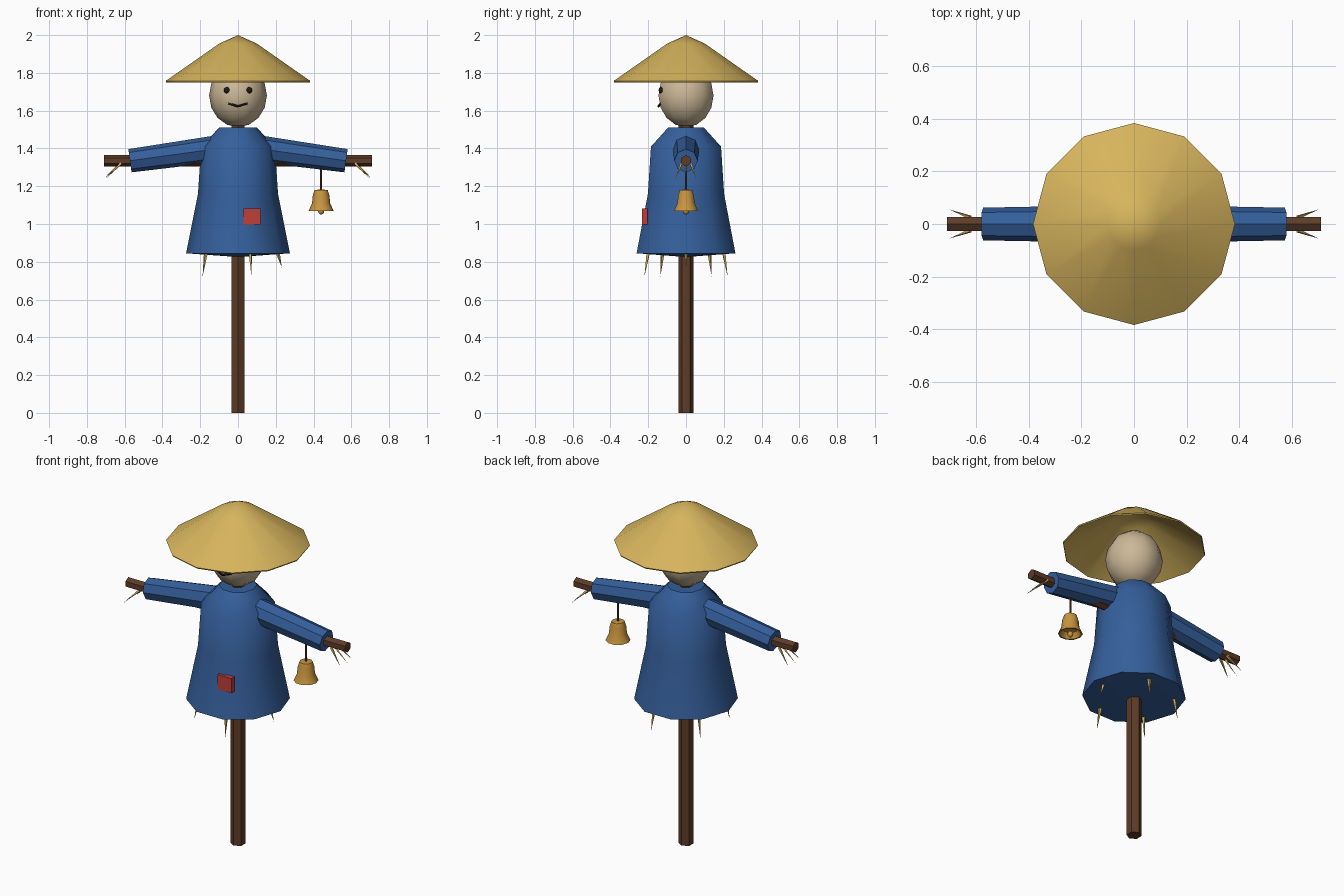
import bpy, bmesh, math
from mathutils import Vector, Matrix

if "Cube" in bpy.data.objects:
    bpy.data.objects.remove(bpy.data.objects["Cube"])


def material(name, rgb):
    m = bpy.data.materials.new(name)
    m.diffuse_color = (*rgb, 1)
    m.use_nodes = True
    m.node_tree.nodes["Principled BSDF"].inputs["Base Color"].default_value = m.diffuse_color
    return m


STRAW_HAT = material("hat_straw", (0.68, 0.46, 0.11))
CLOTH = material("blue_cloth", (0.035, 0.115, 0.33))
WOOD = material("wood", (0.11, 0.045, 0.02))
SACK = material("sackcloth", (0.60, 0.48, 0.31))
RED = material("red_cloth", (0.52, 0.05, 0.04))
BRASS = material("brass", (0.58, 0.30, 0.05))
DARK = material("dark", (0.012, 0.01, 0.01))
STRAW = material("straw", (0.62, 0.42, 0.12))


def finish(name, bm, mat, smooth=40):
    bmesh.ops.remove_doubles(bm, verts=bm.verts, dist=1e-5)
    bmesh.ops.recalc_face_normals(bm, faces=bm.faces)
    me = bpy.data.meshes.new(name)
    bm.to_mesh(me)
    bm.free()
    me.materials.append(mat)
    ob = bpy.data.objects.new(name, me)
    bpy.context.collection.objects.link(ob)
    if smooth:
        bpy.ops.object.select_all(action='DESELECT')
        ob.select_set(True)
        bpy.context.view_layer.objects.active = ob
        bpy.ops.object.shade_smooth_by_angle(angle=math.radians(smooth))
    return ob


def lathe(name, profile, n, mat, matrix=Matrix(), phase=0, smooth=40):
    """Spin (radius, z) points; open ends are capped."""
    bm = bmesh.new()
    rings = []
    for r, z in profile:
        r = max(r, 1e-7)
        rings.append([bm.verts.new(matrix @ Vector((
            r * math.cos(phase + math.tau * i / n),
            r * math.sin(phase + math.tau * i / n), z))) for i in range(n)])
    for a, b in zip(rings, rings[1:]):
        for i in range(n):
            j = (i + 1) % n
            bm.faces.new((a[i], a[j], b[j], b[i]))
    for (r, z), ring in ((profile[0], rings[0]), (profile[-1], rings[-1])):
        if r > 1e-4:
            bm.faces.new(ring)
    return finish(name, bm, mat, smooth)


def rod(name, p, q, r1, r2, n, mat, phase=0, smooth=40):
    p, q = Vector(p), Vector(q)
    rot = Vector((0, 0, 1)).rotation_difference(q - p).to_matrix().to_4x4()
    return lathe(name, [(r1, 0), (r2, (q - p).length)], n, mat,
                 Matrix.Translation(p) @ rot, phase, smooth)


def ball(name, centre, radii, seg, rings, mat):
    bm = bmesh.new()
    bmesh.ops.create_uvsphere(bm, u_segments=seg, v_segments=rings, radius=1)
    # first vertex lies on y, so turn it onto x
    m = (Matrix.Translation(centre) @ Matrix.Diagonal((*radii, 1))
         @ Matrix.Rotation(math.pi / 2, 4, 'Z'))
    bmesh.ops.transform(bm, matrix=m, verts=bm.verts)
    return finish(name, bm, mat, 60)


# wooden post and crossbar
rod("post", (0, 0, 0), (0, 0, 1.55), 0.04, 0.04, 6, WOOD, math.pi / 2)
rod("crossbar", (-0.71, 0, 1.335), (0.71, 0, 1.335), 0.03, 0.03, 6, WOOD)

# robe with flared hem
lathe("robe", [(0, 0.825), (0.275, 0.845), (0.212, 1.16), (0.195, 1.41),
               (0.10, 1.51), (0, 1.51)], 10, CLOTH)

# hat: outer cone and hollow underside
lathe("hat", [(0, 2.0), (0.1, 1.955), (0.383, 1.757), (0.38, 1.75),
              (0.1, 1.93), (0, 1.965)], 12, STRAW_HAT)

# head and face
ball("head", (0, 0, 1.68), (0.153, 0.153, 0.167), 10, 8, SACK)
for s, side in ((-1, "left"), (1, "right")):
    ball("eye_" + side, (s * 0.058, -0.133, 1.708), (0.017, 0.012, 0.017), 8, 6, DARK)
    rod("mouth_" + side, (s * 0.05, -0.134, 1.638), (0, -0.145, 1.623),
        0.006, 0.006, 5, DARK)

# sleeves and straw poking out of the cuffs
for s, side in ((-1, "left"), (1, "right")):
    rod("sleeve_" + side, (s * 0.1, 0, 1.40), (s * 0.572, 0, 1.335),
        0.071, 0.062, 8, CLOTH)
    for k in (-1, 0, 1):
        rod(f"cuff_straw_{side}_{k + 1}", (s * 0.62, k * 0.025, 1.32),
            (s * (0.71 - 0.01 * abs(k)), k * 0.055, 1.24), 0.008, 0, 4, STRAW, 0, 0)

# straw under the hem
for i in range(5):
    a = math.tau * i / 5
    c, d = math.cos(a), math.sin(a)
    rod(f"hem_straw_{i}", (0.21 * c, 0.21 * d, 0.85),
        (0.232 * c, 0.232 * d, 0.77 if i == 0 else 0.72), 0.011, 0, 4, STRAW, 0, 0)

# sewn-on patch
bm = bmesh.new()
bmesh.ops.create_cube(bm, size=1, matrix=Matrix.Translation((0.075, -0.218, 1.04))
                      @ Matrix.Diagonal((0.09, 0.03, 0.085, 1)))
finish("patch", bm, RED, 0)

# bell hanging from the right sleeve
rod("bell_string", (0.44, 0, 1.17), (0.44, 0, 1.32), 0.006, 0.006, 6, WOOD)
lathe("bell", [(0, 1.183), (0.035, 1.18), (0.044, 1.15), (0.048, 1.11), (0.066, 1.07),
               (0.058, 1.07), (0.04, 1.10), (0, 1.11)], 10, BRASS,
      Matrix.Translation((0.44, 0, 0)))
ball("bell_clapper", (0.44, 0, 1.068), (0.016, 0.016, 0.018), 8, 6, BRASS)
